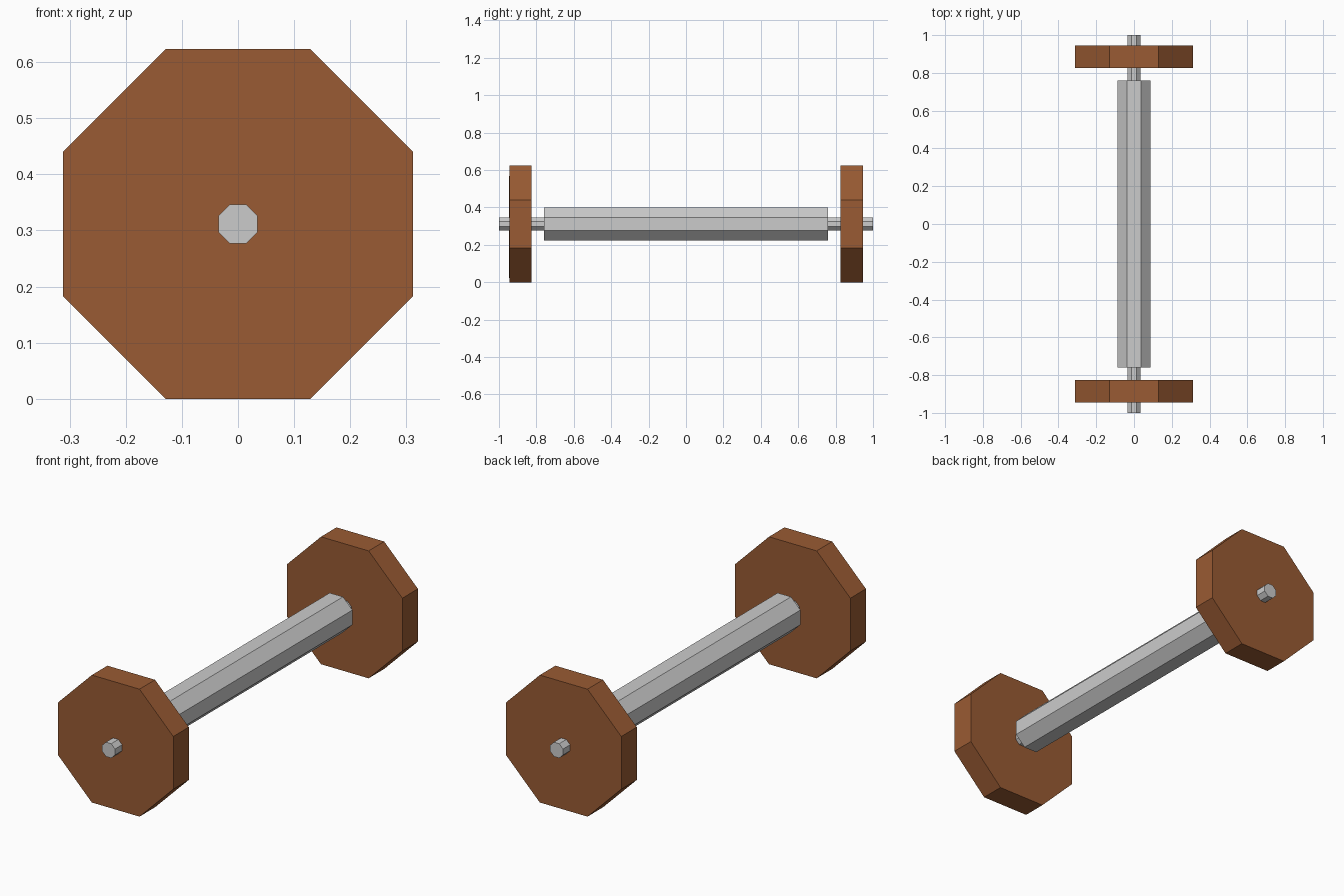
import bpy
from math import pi, cos

if "Cube" in bpy.data.objects:
    bpy.data.objects.remove(bpy.data.objects["Cube"])

Z = 0.3115  # axle height


def octagon(name, apothem, y0, y1):
    """Eight-sided prism along y with flats facing up and down."""
    bpy.ops.mesh.primitive_cylinder_add(vertices=8, radius=apothem / cos(pi / 8), depth=y1 - y0)
    ob = bpy.context.object
    ob.name = name
    # turn half a side so the flats line up with x and z, then lay along y
    ob.rotation_euler = (pi / 2, 0, pi)
    for v in ob.data.vertices:
        x, y = v.co.x, v.co.y
        c, s = cos(pi / 8), cos(pi / 2 - pi / 8)
        v.co.x, v.co.y = c * x - s * y, s * x + c * y
    ob.location = (0, (y0 + y1) / 2, Z)
    return ob


wood = bpy.data.materials.new("brown_wood")
wood.diffuse_color = (0.32, 0.104, 0.033, 1)
wood.use_nodes = True
wood.node_tree.nodes["Principled BSDF"].inputs["Base Color"].default_value = wood.diffuse_color

# Thin rod running the full length
octagon("axle_rod", 0.035, -1, 1)

# Thick middle shaft
octagon("axle_shaft", 0.087, -0.76, 0.76)

# Wheels at both ends
for name, y0, y1 in (("front_wheel", -0.945, -0.825), ("back_wheel", 0.825, 0.945)):
    octagon(name, 0.3115, y0, y1).data.materials.append(wood)
